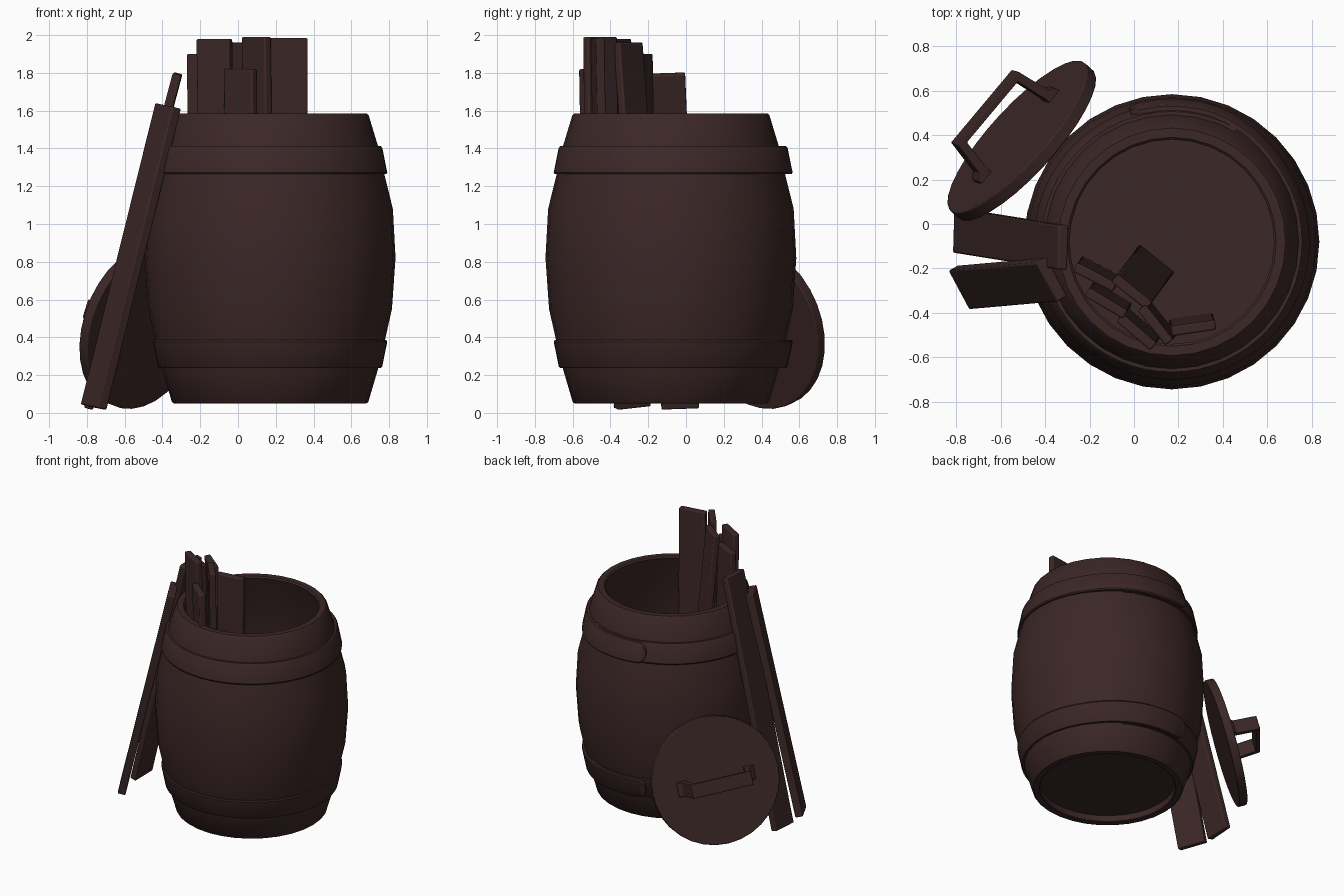
import bpy, bmesh, math
from mathutils import Vector, Matrix

if "Cube" in bpy.data.objects:
    bpy.data.objects.remove(bpy.data.objects["Cube"])

CX, CY = 0.17, -0.08            # barrel axis
mat = bpy.data.materials.new("dark_brown_wood")
mat.diffuse_color = (0.045, 0.02, 0.02, 1)
mat.use_nodes = True
mat.node_tree.nodes["Principled BSDF"].inputs["Base Color"].default_value = mat.diffuse_color


def make(name, bm, bevel=0.0, angle=35):
    bmesh.ops.recalc_face_normals(bm, faces=bm.faces)
    me = bpy.data.meshes.new(name)
    bm.to_mesh(me)
    bm.free()
    ob = bpy.data.objects.new(name, me)
    bpy.context.collection.objects.link(ob)
    me.materials.append(mat)
    if bevel:
        mod = ob.modifiers.new("soft_edges", 'BEVEL')
        mod.width, mod.segments, mod.limit_method = bevel, 2, 'ANGLE'
    bpy.ops.object.select_all(action='DESELECT')
    ob.select_set(True)
    bpy.context.view_layer.objects.active = ob
    bpy.ops.object.shade_smooth_by_angle(angle=math.radians(angle))
    return ob


def board(name, bottom, top, width_dir, w, t, bevel=0.008):
    """Board running from bottom to top, its wide side along width_dir."""
    b, e = Vector(bottom), Vector(top)
    z = (e - b).normalized()
    x = Vector(width_dir)
    x = (x - z * x.dot(z)).normalized()
    y = z.cross(x)
    m = Matrix((x, y, z)).transposed().to_4x4()
    m.translation = (b + e) / 2
    bm = bmesh.new()
    bmesh.ops.create_cube(bm, size=1)
    bmesh.ops.scale(bm, vec=(w, t, (e - b).length), verts=bm.verts)
    bmesh.ops.transform(bm, matrix=m, verts=bm.verts)
    return make(name, bm, bevel)


# barrel: one closed profile, spun, hollow above and recessed below
outer = [(0.51, 0.05), (0.52, 0.058), (0.575, 0.245), (0.608, 0.385), (0.645, 0.55),
         (0.664, 0.82), (0.65, 1.08), (0.608, 1.25), (0.572, 1.41), (0.522, 1.575), (0.512, 1.585)]
inner = [(0.47, 1.585), (0.46, 1.575), (0.52, 1.4), (0.59, 1.08), (0.605, 0.82),
         (0.59, 0.55), (0.52, 0.25), (0.485, 0.14), (0, 0.14)]
under = [(0, 0.10), (0.465, 0.10), (0.465, 0.055), (0.472, 0.05)]
bm = bmesh.new()
pts = under + outer + inner
vs = [bm.verts.new((CX + r, CY, z)) for r, z in pts]
for a, b in zip(vs, vs[1:]):
    bm.edges.new((a, b))
bmesh.ops.spin(bm, geom=bm.verts[:] + bm.edges[:], cent=(CX, CY, 0), axis=(0, 0, 1),
               angle=2 * math.pi, steps=32, use_merge=True)
bmesh.ops.remove_doubles(bm, verts=bm.verts, dist=1e-4)
make("barrel", bm)


def hoop(name, z0, r0, z1, r1):
    """Open band whose rounded end overlaps its own start at the back."""
    bm = bmesh.new()
    cols = []
    start, end = 60, 60 + 360 + 48
    angs = [start + i * 6 for i in range(67)] + [end - 4, end - 2, end - 0.8, end - 0.1]
    for a in angs:
        h = 1.0
        if a > end - 6:                       # round off the free end
            h = math.sqrt(max(0.02, 1 - ((a - end + 6) / 6) ** 2))
        lift = 0.024 * min(1, max(0, (a - 395) / 35))
        zm, rm = (z0 + z1) / 2, (r0 + r1) / 2
        ring = []
        for s, d in ((-1, -0.025), (-1, -0.006), (-0.88, 0), (0.88, 0), (1, -0.006), (1, -0.025)):
            k = s * h / 2
            r = rm + k * (r1 - r0) + lift + d
            t = math.radians(a)
            ring.append(bm.verts.new((CX + r * math.cos(t), CY + r * math.sin(t), zm + k * (z1 - z0))))
        cols.append(ring)
    n = len(cols[0])
    for p, q in zip(cols, cols[1:]):
        for i in range(n):
            bm.faces.new((p[i], p[(i + 1) % n], q[(i + 1) % n], q[i]))
    bm.faces.new(cols[0])
    bm.faces.new(cols[-1])
    make(name, bm)


hoop("upper_hoop", 1.265, 0.622, 1.412, 0.592)
hoop("lower_hoop", 0.385, 0.622, 0.238, 0.592)

# planks standing inside the barrel: top centre, width direction, foot shift
planks = [
    ((-0.175, -0.24, 1.90), (0.19, -0.10, 0), (0.02, 0.03)),
    ((-0.125, -0.357, 1.98), (0.17, -0.10, 0), (0.02, 0.03)),
    ((-0.01, -0.307, 1.96), (0.15, -0.12, 0), (0.10, 0.135)),
    ((0.097, -0.455, 1.99), (0.12, -0.15, 0), (0.02, 0.02)),
    ((0.268, -0.468, 1.985), (0.2, 0.03, 0), (-0.01, 0.03)),
    ((0.012, -0.487, 1.82), (0.14, -0.12, 0), (0.02, 0.03)),
]
for i, (top, wd, sh) in enumerate(planks):
    board(f"inner_plank_{i + 1}", (top[0] + sh[0], top[1] + sh[1], 0.13), top, wd, 0.20, 0.045)

# boards leaning on the outside
board("leaning_board_front", (-0.765, -0.285, 0.03), (-0.37, -0.25, 1.625), (0.49, -0.87, 0), 0.20, 0.055)
board("leaning_board_back", (-0.79, -0.03, 0.025), (-0.32, -0.105, 1.795), (0.02, 1, 0), 0.20, 0.048)

# lid frame: local x along the handle, y up the disc, z out of the face
tilt = math.radians(16)
h = Vector((-0.67, -0.74, 0)).normalized()
nh = Vector((-0.74, 0.67, 0)).normalized()
n = nh * math.cos(tilt) + Vector((0, 0, math.sin(tilt)))
lid = Matrix((h, n.cross(h), n)).transposed().to_4x4()
lid.translation = (-0.505, 0.375, 0.46)
lid = lid @ Matrix.Rotation(math.radians(8), 4, 'Z')

bm = bmesh.new()
bmesh.ops.create_cone(bm, cap_ends=True, segments=32, radius1=0.45, radius2=0.45, depth=0.06)
bmesh.ops.transform(bm, matrix=lid, verts=bm.verts)
make("lid", bm, 0.006)

# handle: bent strip with flared legs, extruded across its width
side = [(0.275, 0.02), (0.275, 0.05), (0.245, 0.07), (0.215, 0.235)]
low = [(0.18, 0.205), (0.205, 0.05), (0.205, 0.02)]
prof = side + [(-x, z) for x, z in reversed(side)]
prof += [(-x, z) for x, z in reversed(low)] + low
bm = bmesh.new()
f = bm.faces.new([bm.verts.new((x, -0.05, z)) for x, z in prof])
ext = bmesh.ops.extrude_face_region(bm, geom=[f])
bmesh.ops.translate(bm, vec=(0, 0.10, 0), verts=[v for v in ext["geom"] if isinstance(v, bmesh.types.BMVert)])
bmesh.ops.transform(bm, matrix=lid, verts=bm.verts)
make("lid_handle", bm, 0.004)
